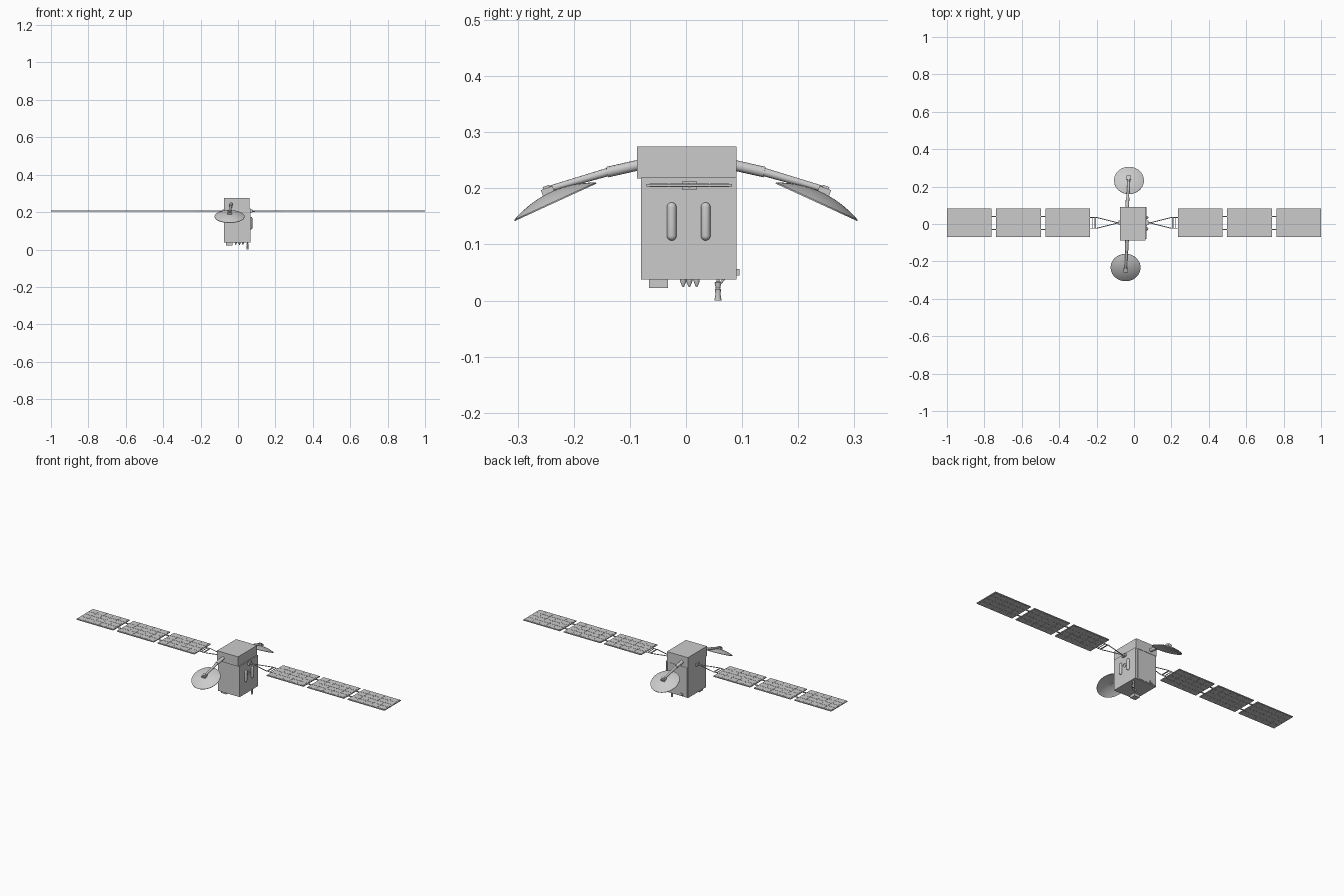
import bpy, math
from mathutils import Vector, Matrix

if "Cube" in bpy.data.objects:
    bpy.data.objects.remove(bpy.data.objects["Cube"])

PY = 0.006   # centre line of the solar wings
PZ = 0.2055


def make(name, verts, faces, smooth=False):
    me = bpy.data.meshes.new(name)
    me.from_pydata(verts, [], faces)
    me.update()
    ob = bpy.data.objects.new(name, me)
    bpy.context.collection.objects.link(ob)
    if smooth:
        bpy.ops.object.select_all(action='DESELECT')
        bpy.context.view_layer.objects.active = ob
        ob.select_set(True)
        bpy.ops.object.shade_smooth_by_angle(angle=math.radians(40))
    return ob


def boxes(name, ranges):
    # several axis-aligned boxes (x0, x1, y0, y1, z0, z1) in one object
    v, f = [], []
    for x0, x1, y0, y1, z0, z1 in ranges:
        x0, x1 = min(x0, x1), max(x0, x1)
        b = len(v)
        v += [(x, y, z) for z in (z0, z1) for x, y in ((x0, y0), (x1, y0), (x1, y1), (x0, y1))]
        f += [tuple(b + i for i in q) for q in ((3, 2, 1, 0), (4, 5, 6, 7), (0, 1, 5, 4),
                                                (1, 2, 6, 5), (2, 3, 7, 6), (3, 0, 4, 7))]
    return make(name, v, f)


def lathe(name, prof, origin, axis, n=20):
    # revolve (radius, height) points about an axis, with capped ends
    rot = Vector((0, 0, 1)).rotation_difference(Vector(axis).normalized()).to_matrix()
    o = Vector(origin)
    v = [o + rot @ Vector((r * math.cos(2 * math.pi * i / n), r * math.sin(2 * math.pi * i / n), h))
         for r, h in prof for i in range(n)]
    f = [(k * n + i, k * n + (i + 1) % n, (k + 1) * n + (i + 1) % n, (k + 1) * n + i)
         for k in range(len(prof) - 1) for i in range(n)]
    f += [tuple(range(n))[::-1], tuple(range(len(v) - n, len(v)))]
    return make(name, v, f, True)


def rod(name, a, b, r, r2=None, n=12):
    d = Vector(b) - Vector(a)
    return lathe(name, [(r, 0), (r2 or r, d.length)], a, d, n)


# bus
boxes("lower_body", [(-0.075, 0.061, -0.080, 0.088, 0.0375, 0.22)])
boxes("upper_body", [(-0.075, 0.061, -0.087, 0.090, 0.218, 0.275)])
boxes("side_panel_right", [(0.060, 0.067, -0.080, 0.090, 0.0375, 0.219)])
boxes("side_panel_back", [(-0.070, 0.050, 0.087, 0.090, 0.042, 0.214)])
boxes("back_sensor_box", [(-0.045, -0.030, 0.088, 0.095, 0.045, 0.056)])

# side tanks and port on the right
for y in (-0.0255, 0.035):
    prof = [(0.0085 * math.sin(t * math.pi / 12) + 1e-5, -0.0085 * math.cos(t * math.pi / 12)) for t in range(7)]
    prof += [(r, 0.051 - h) for r, h in prof[::-1]]
    lathe("side_tank", prof, (0.068, y, 0.1155), (0, 0, 1), 16)
lathe("side_port", [(0.0125, 0), (0.0125, 0.003), (0.009, 0.003), (0.009, 0.001)],
      (0.066, 0.004, 0.149), (1, 0, 0), 24)

# bottom instruments
boxes("bottom_instrument", [(-0.064, -0.030, -0.066, -0.032, 0.022, 0.039)])
for x, y in ((-0.012, -0.005), (0.008, 0.006), (0.026, 0.019)):
    lathe("bottom_horn", [(0.0055, 0), (0.0055, 0.004), (0.0015, 0.014)], (x, y, 0.0385), (0, 0, -1), 12)
lathe("whip_antenna", [(0.003, 0), (0.003, 0.006), (0.006, 0.008), (0.004, 0.018), (0.0055, 0.020),
                       (0.0045, 0.029), (0.0065, 0.040)], (0.051, 0.057, 0.040), (0, 0, -1), 12)
rod("antenna_strut", (0.051, 0.068, 0.039), (0.051, 0.058, 0.027), 0.0022)

# solar wings
W, G = 0.2385, 0.0245
Y0, Y1 = PY - 0.076, PY + 0.076
for side, s in (("right", 1), ("left", -1)):
    for k in range(3):
        a = 1.0 - k * (W + G)
        b = a - W
        boxes("solar_panel_" + side, [(s * b, s * a, Y0, Y1, PZ - 0.0025, PZ + 0.0025)])
        # cells in four rows and five columns, both faces
        cells = []
        cw, ch = (W - 0.008) / 5, 0.144 / 4
        for i in range(5):
            for j in range(4):
                x0, y0 = b + 0.004 + i * cw, Y0 + 0.004 + j * ch
                for z0, z1 in ((PZ + 0.0024, PZ + 0.0033), (PZ - 0.0033, PZ - 0.0024)):
                    cells.append((s * (x0 + 0.001), s * (x0 + cw - 0.001), y0 + 0.001, y0 + ch - 0.001, z0, z1))
        boxes("solar_cells_" + side, cells)
        if k < 2:
            boxes("panel_hinge_" + side, [(s * (b - G - 0.002), s * (b + 0.002), PY + d - 0.003, PY + d + 0.003,
                                           PZ - 0.002, PZ + 0.002) for d in (-0.035, 0.035)])
    # yoke joining the wing to the bus
    inner = 1.0 - 3 * W - 2 * G
    for d in (-0.029, 0.029):
        rod("yoke_arm_" + side, (s * 0.085, PY, PZ), (s * 0.200, PY + d, PZ), 0.0022, n=8)
        rod("yoke_end_" + side, (s * 0.199, PY + d, PZ), (s * (inner + 0.003), PY + d, PZ), 0.0022, n=8)
    boxes("yoke_crossbar_" + side, [(s * 0.203, s * 0.210, PY - 0.029, PY + 0.029, PZ - 0.0015, PZ + 0.0015),
                                    (s * 0.222, s * 0.225, PY - 0.029, PY + 0.029, PZ - 0.0015, PZ + 0.0015)])
    boxes("yoke_mount_" + side, [(s * 0.058, s * (0.078 if s > 0 else 0.084), PY - 0.0125, PY + 0.0125,
                                  PZ - 0.008, PZ + 0.008)])
    rod("yoke_shaft_" + side, (s * 0.070, PY, PZ), (s * 0.092, PY, PZ), 0.004)

# dish antennas on arms, opening downward
R, D = 0.080, 0.018
for side, s, xd, xb in (("back", 1, -0.027, -0.037), ("front", -1, -0.045, -0.037)):
    xm = xb * 0.7 + xd * 0.3
    rod("arm_root_" + side, (xb, s * 0.080, 0.2425), (xm, s * 0.140, 0.229), 0.0095)
    rod("arm_" + side, (xm, s * 0.136, 0.230), (xd, s * 0.250, 0.197), 0.0075, 0.0055)
    n = Vector((0, s * 0.417, 0.909))
    c = Vector((xd, s * 0.233, 0.1765))
    # thin bowl: outer skin then inner skin
    t = [i / 10 for i in range(11)]
    prof = [(max(R * u, 1e-4), D * (1 - u * u) - 0.0015) for u in t]
    prof += [(max(R * u, 1e-4), D * (1 - u * u) + 0.0008) for u in t[::-1]]
    lathe("dish_" + side, prof, c, n, 40)
    mount = boxes("dish_mount_" + side, [(-0.012, 0.012, -0.011, 0.011, -0.006, 0.007),
                                         (-0.006, 0.006, -0.006, 0.006, 0.006, 0.011)])
    mount.matrix_world = Matrix.Translation(c + n * 0.0215 + Vector((0, s * 0.004, -0.002))) @ \
        Matrix.Rotation(-s * math.radians(21), 4, 'X')
